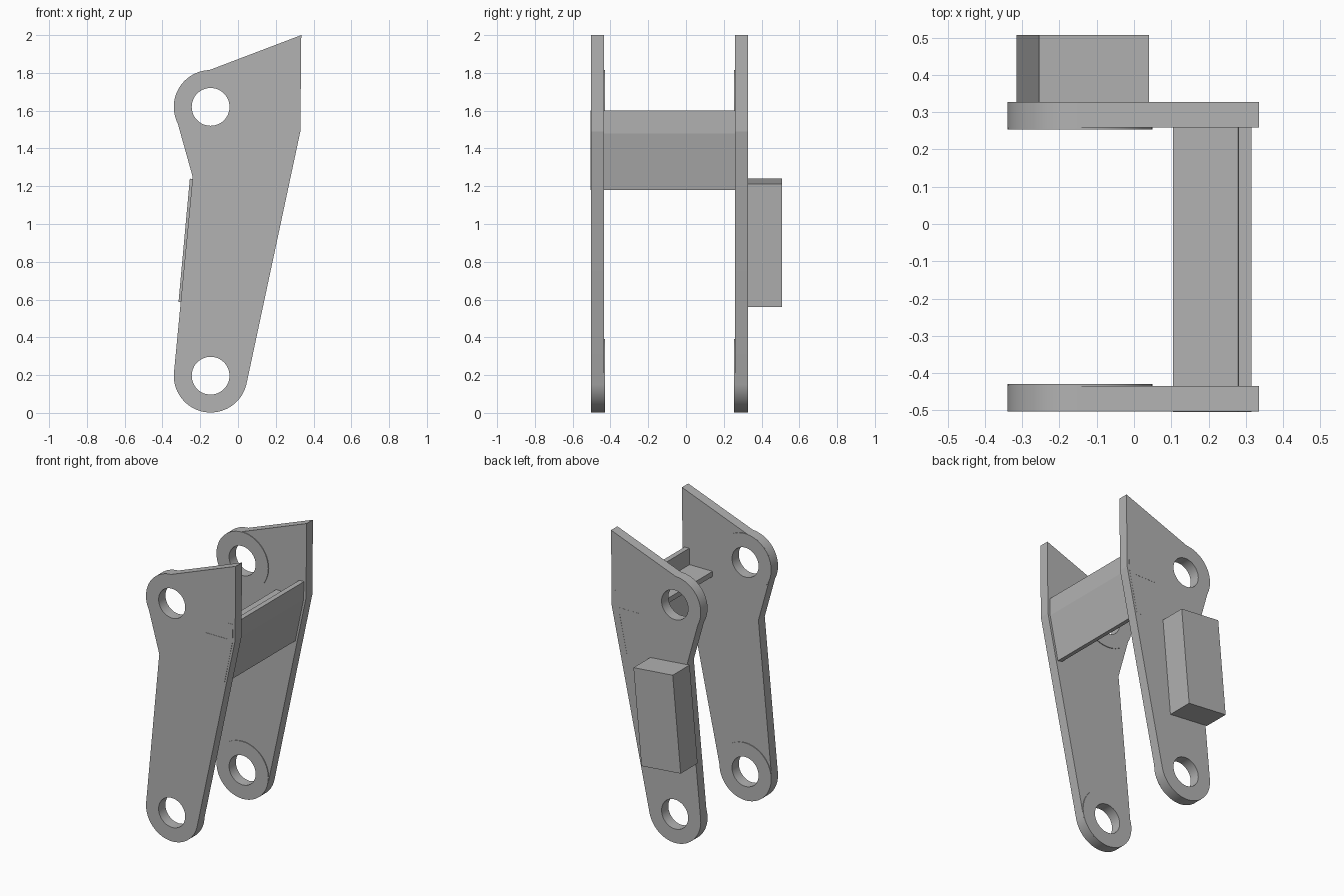
import bpy
import math

cube = bpy.data.objects.get("Cube")
if cube:
    bpy.data.objects.remove(cube, do_unlink=True)

grey = bpy.data.materials.new("steel_grey")
grey.use_nodes = True
grey.diffuse_color = (0.45, 0.45, 0.45, 1)
grey.node_tree.nodes["Principled BSDF"].inputs["Base Color"].default_value = (0.45, 0.45, 0.45, 1)

PIVOT_X, LOW_Z, HIGH_Z = -0.145, 0.197, 1.62
BOSS_R, HOLE_R = 0.195, 0.1


def arc(z, radius, start, end, steps):
    """Points on an arc around a pivot, angles in degrees."""
    angles = [math.radians(start + (end - start) * i / steps) for i in range(steps + 1)]
    return [(PIVOT_X + radius * math.cos(a), z + radius * math.sin(a)) for a in angles]


def circle(z, radius):
    return arc(z, radius, 0, 360, 48)[:-1]


def extrude_profile(name, loops, y0, y1):
    """Fill x-z outlines (inner loops become holes) and extrude them from y0 to y1."""
    curve = bpy.data.curves.new(name, 'CURVE')
    curve.dimensions = '2D'
    curve.fill_mode = 'BOTH'
    curve.extrude = (y1 - y0) / 2
    for loop in loops:
        spline = curve.splines.new('POLY')
        spline.points.add(len(loop) - 1)
        for point, (x, z) in zip(spline.points, loop):
            point.co = (x, z, 0, 1)
        spline.use_cyclic_u = True
    source = bpy.data.objects.new(name + "_outline", curve)
    bpy.context.collection.objects.link(source)
    bpy.context.view_layer.update()
    graph = bpy.context.evaluated_depsgraph_get()
    mesh = bpy.data.meshes.new_from_object(source.evaluated_get(graph))
    bpy.data.objects.remove(source, do_unlink=True)

    obj = bpy.data.objects.new(name, mesh)
    bpy.context.collection.objects.link(obj)
    obj.rotation_euler.x = math.pi / 2
    obj.location.y = (y0 + y1) / 2
    mesh.materials.clear()
    mesh.materials.append(grey)
    bpy.ops.object.select_all(action='DESELECT')
    obj.select_set(True)
    bpy.context.view_layer.objects.active = obj
    bpy.ops.object.shade_smooth_by_angle(angle=math.radians(10))
    return obj


# Side plates: pointed top, two rounded pivots with pin holes
plate = [(0.335, 2.0)]
plate += arc(HIGH_Z, BOSS_R, 92, 207, 24)
plate += [(-0.24, 1.25)]
plate += arc(LOW_Z, BOSS_R, 171, 346, 36)
plate += [(0.33, 1.49)]
holes = [circle(LOW_Z, HOLE_R), circle(HIGH_Z, HOLE_R)]
extrude_profile("front_side_plate", [plate] + holes, -0.503, -0.435)
extrude_profile("back_side_plate", [plate] + holes, 0.259, 0.327)

# Thin raised bosses on the inner faces around each pin hole
for level, z in (("lower", LOW_Z), ("upper", HIGH_Z)):
    ring = [circle(z, BOSS_R), circle(z, HOLE_R)]
    extrude_profile(f"front_{level}_boss", ring, -0.436, -0.430)
    extrude_profile(f"back_{level}_boss", ring, 0.254, 0.260)

# Cross member: slightly bent face plate with a level flange behind it
face = [(0.25, 1.18), (0.312, 1.48), (0.315, 1.6),
        (0.28, 1.6), (0.277, 1.48), (0.215, 1.187)]
extrude_profile("cross_face_plate", [face], -0.505, 0.328)
flange = [(0.105, 1.455), (0.285, 1.455), (0.285, 1.49), (0.105, 1.49)]
extrude_profile("cross_flange", [flange], -0.505, 0.328)

# Tilted block on the outside of the back plate
block = [(-0.315, 0.587), (-0.02, 0.56), (0.04, 1.213), (-0.255, 1.24)]
extrude_profile("outer_block", [block], 0.325, 0.507)
